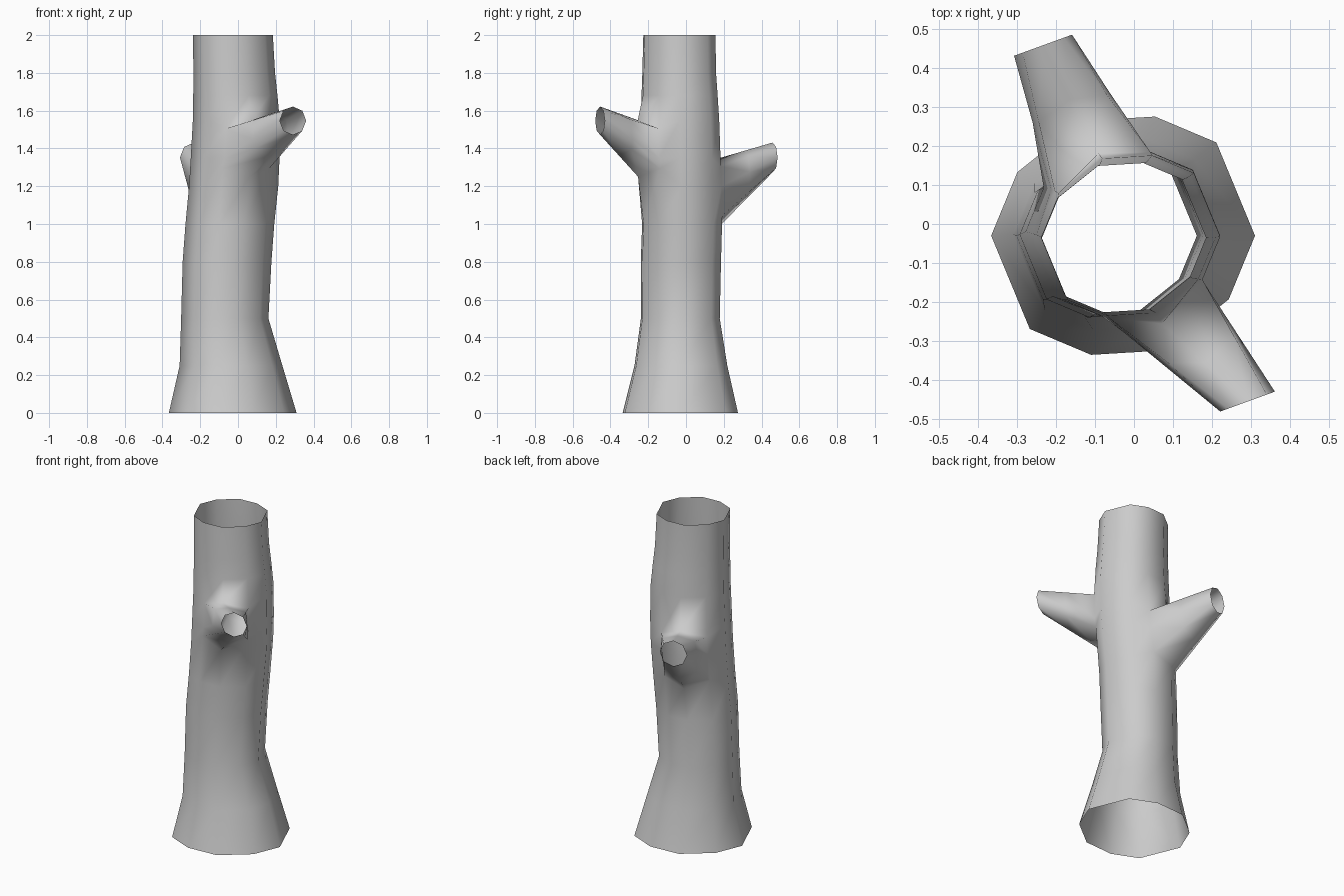
import bpy, bmesh
from math import cos, sin, radians
from mathutils import Vector

if "Cube" in bpy.data.objects:
    bpy.data.objects.remove(bpy.data.objects["Cube"])

# trunk cross-sections: height, centre x, centre y, radius
RINGS = [(0, -.028, -.03, .338), (.25, -.037, -.027, .272), (.5, -.07, -.03, .231),
         (.8, -.058, -.027, .235), (1.0, -.043, -.02, .235), (1.2, -.023, -.025, .236),
         (1.35, -.015, -.028, .235), (1.55, -.009, -.032, .23), (1.68, -.014, -.034, .223),
         (1.8, -.02, -.036, .216), (2.0, -.027, -.035, .2115)]
# half of the cross-section: angle, relative radius (repeats after 180 degrees)
HALF = [(0, 1), (45, 1), (75, .935), (110, .925), (149, .935)]
SECTION = HALF + [(a + 180, r) for a, r in HALF]
N = len(SECTION)
# hole outline around a branch, counter-clockwise from lower left
LOOP = [(-1, -1), (0, -1), (1, -1), (1, 0), (1, 1), (0, 1), (-1, 1), (-1, 0)]

# branches: middle column, middle row, tip centre, tip radius, bottom lift, bulge
BRANCHES = [(8, 6, Vector((.291, -.455, 1.547)), .0745, .05, .025),
            (3, 5, Vector((-.233, .458, 1.352)), .079, .0, .005)]

bm = bmesh.new()
grid = [[bm.verts.new((cx + r * k * cos(radians(a)), cy + r * k * sin(radians(a)), z))
         for a, k in SECTION] for z, cx, cy, r in RINGS]

# trunk skin, leaving two-by-two openings for the branches
holes = {(row + j, (col + i) % N) for col, row, *_ in BRANCHES for i in (-1, 0) for j in (-1, 0)}
for j in range(len(RINGS) - 1):
    for i in range(N):
        if (j, i) not in holes:
            n = (i + 1) % N
            bm.faces.new((grid[j][i], grid[j][n], grid[j + 1][n], grid[j + 1][i]))

# hollow branch stubs growing out of the openings
for col, row, tip, rad, lift, bulge in BRANCHES:
    a = radians(SECTION[col][0])
    out = Vector((cos(a), sin(a), 0))
    side = Vector((-sin(a), cos(a), 0))
    base = [grid[row + j][(col + i) % N] for i, j in LOOP]
    for v, (i, j) in zip(base, LOOP):
        if i and j:
            v.co.z -= .045 * j          # round the corners
        if j < 0:
            v.co.z += lift
        if i == 0:
            v.co += out * bulge
    end = []
    for i, j in LOOP:
        d = (side * i + Vector((0, 0, j))).normalized()
        end.append(bm.verts.new(tip + d * rad))
    mid = []
    for b, e in zip(base, end):
        mid.append(bm.verts.new(b.co.lerp(e.co, .5)))
    for lo, hi in ((base, mid), (mid, end)):
        for k in range(8):
            n = (k + 1) % 8
            bm.faces.new((lo[k], lo[n], hi[n], hi[k]))

bmesh.ops.recalc_face_normals(bm, faces=bm.faces)
for f in bm.faces:
    f.smooth = True
me = bpy.data.meshes.new("tree_trunk")
bm.to_mesh(me)
bm.free()
trunk = bpy.data.objects.new("tree_trunk", me)
bpy.context.collection.objects.link(trunk)
